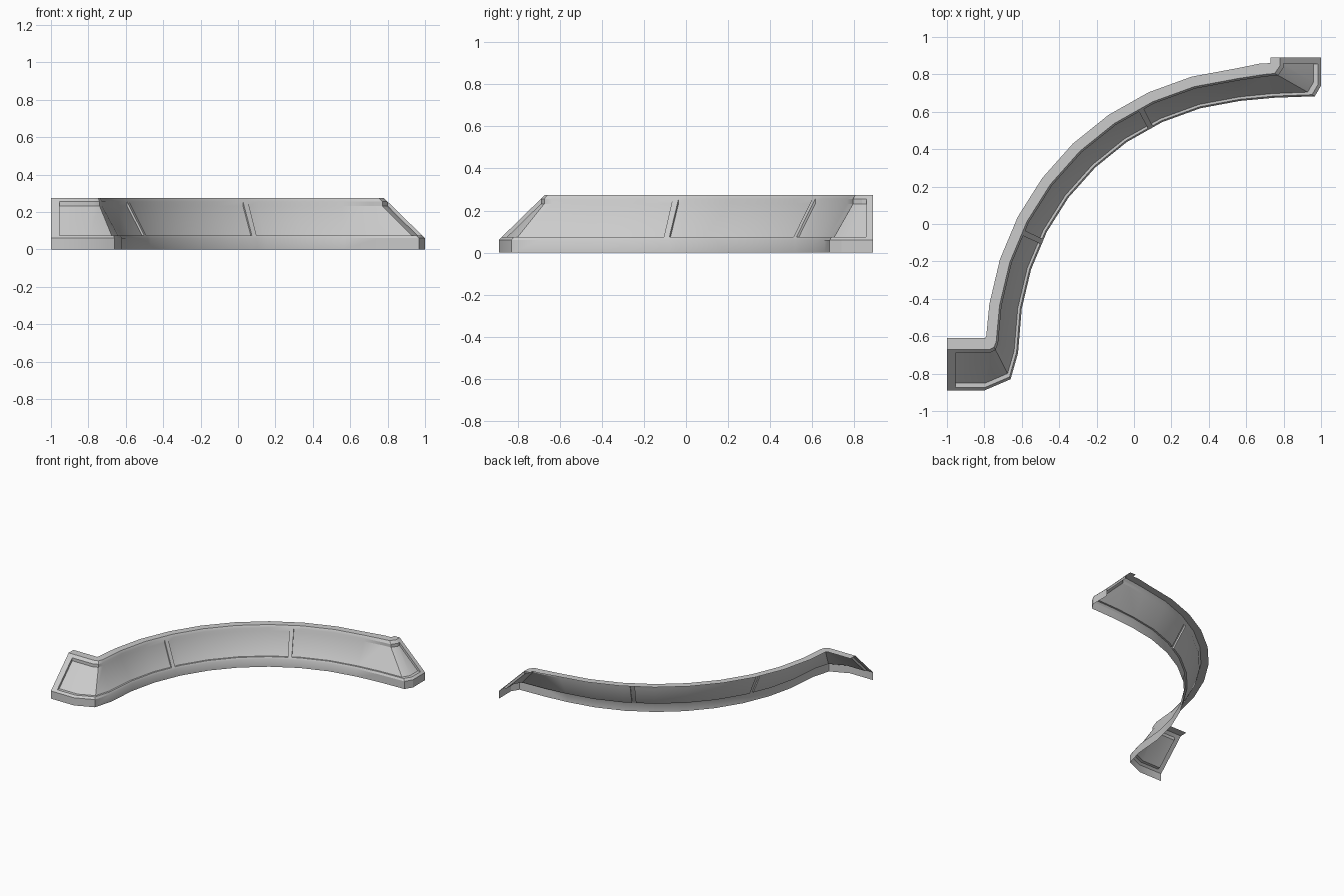
import bpy, bmesh, math
from mathutils import Vector

if "Cube" in bpy.data.objects:
    bpy.data.objects.remove(bpy.data.objects["Cube"])

Z_BAND, Z_TOP = 0.06, 0.275          # top of plinth band, top of ledge
T_LO, T_HI, T_IN = 0.07, 0.91, 0.11  # panel frame limits and recess, as slope fractions
CENTRE = Vector((0.70, -0.65))
RADII = (1.315, 1.435, 1.49)         # foot, slope top, ledge back
A0, A1, SEGS = 171.4, 95.8, 8


def on_arc(s):
    """Foot / slope-top / ledge-back points at s segments along the faceted arc."""
    def pt(r, k):
        a = math.radians(A0 + (A1 - A0) * k / SEGS)
        return CENTRE + r * Vector((math.cos(a), math.sin(a)))
    k = min(int(s), SEGS - 1)
    return [pt(r, k).lerp(pt(r, k + 1), s - k) for r in RADII]


def station(*xy):
    return [Vector(p) for p in xy]


# plan stations, each with a flag: does a recessed panel start after it?
stations = [
    (station((-1, -.89), (-1, -.67), (-1, -.61)), False),
    (station((-.955, -.89), (-.955, -.67), (-.955, -.61)), True),
    (station((-.80, -.89), (-.77, -.67), (-.80, -.61)), True),
    (station((-.66, -.83), (-.748, -.658), (-.795, -.61)), True),
    (station((-.62, -.69), (-.737, -.63), (-.79, -.60)), True),
]

# arc stations with two dividing ribs
marks = [(float(k), True) for k in range(SEGS + 1)]
for angle in (155, 117.7):
    s = (angle - A0) / (A1 - A0) * SEGS
    marks += [(s - 0.065, False), (s + 0.065, True)]
stations += [(on_arc(s), flag) for s, flag in sorted(marks)]

# right-hand return
stations += [
    (station((.75, .675), (.70, .80), (.67, .857)), True),
    (station((.967, .683), (.752, .805), (.725, .86)), True),
    (station((1, .74), (.78, .845), (.73, .862)), True),
    (station((1, .855), (.78, .858), (.73, .87)), False),
    (station((1, .89), (.78, .89), (.73, .89)), False),
]


def profile(foot, top, back):
    """Eight cross-section points, from the floor up to the back of the ledge."""
    def slope(t, tz):
        p = foot.lerp(top, t)
        return (p.x, p.y, Z_BAND + (Z_TOP - Z_BAND) * tz)
    return [(foot.x, foot.y, 0), slope(0, 0), slope(T_LO, T_LO),
            slope(T_LO + T_IN, T_LO), slope(T_HI, T_HI - T_IN),
            slope(T_HI, T_HI), slope(1, 1), (back.x, back.y, Z_TOP)]


bm = bmesh.new()
rows = [[bm.verts.new(p) for p in profile(*pts)] for pts, _ in stations]
flags = [f for _, f in stations]
SOLID, RECESS = (0, 1, 2, 5, 6, 7), range(8)

# skin between neighbouring stations
for i in range(len(rows) - 1):
    a, b = rows[i], rows[i + 1]
    idx = list(RECESS if flags[i] else SOLID)
    for j, k in zip(idx, idx[1:]):
        bm.faces.new((a[j], b[j], b[k], a[k]))

# side walls of the recesses
for i in range(1, len(rows) - 1):
    if flags[i] != flags[i - 1]:
        wall = rows[i][2:6]
        bm.faces.new(wall if flags[i] else wall[::-1])

bmesh.ops.delete(bm, geom=[v for v in bm.verts if not v.link_faces], context='VERTS')
mesh = bpy.data.meshes.new("curved_panelled_wall")
bm.to_mesh(mesh)
bm.free()
wall_obj = bpy.data.objects.new("curved_panelled_wall", mesh)
bpy.context.collection.objects.link(wall_obj)
bpy.context.view_layer.objects.active = wall_obj
wall_obj.select_set(True)
bpy.ops.object.shade_smooth_by_angle(angle=math.radians(30))
